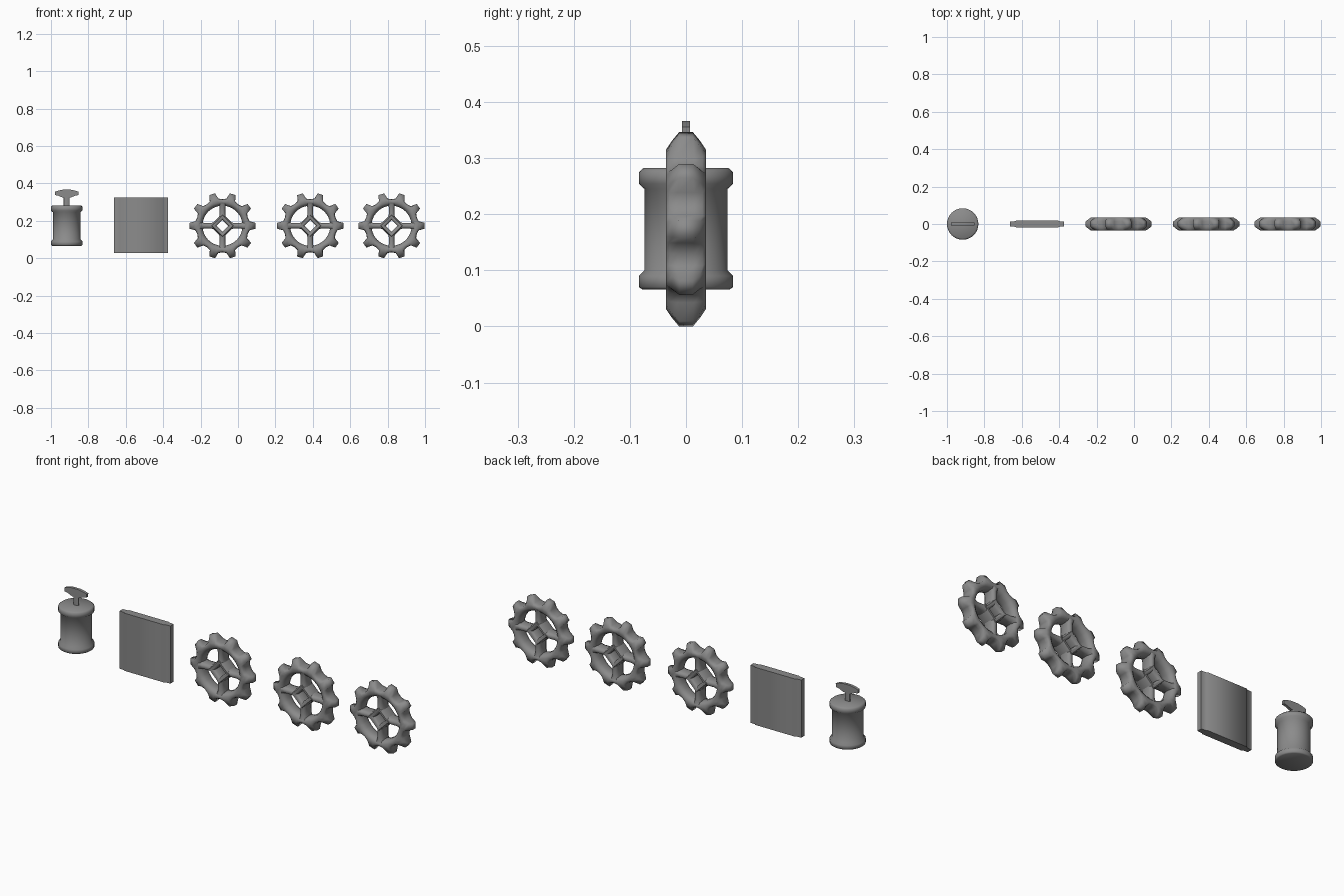
import bpy, bmesh, math
from mathutils import Matrix, Vector

if "Cube" in bpy.data.objects:
    bpy.data.objects.remove(bpy.data.objects["Cube"])

dark = bpy.data.materials.new("dark_grey")
dark.diffuse_color = (0.26, 0.26, 0.26, 1)
dark.use_nodes = True
dark.node_tree.nodes["Principled BSDF"].inputs["Base Color"].default_value = dark.diffuse_color


def finish(bm, name, loc, angle=35):
    bmesh.ops.recalc_face_normals(bm, faces=bm.faces)
    me = bpy.data.meshes.new(name)
    bm.to_mesh(me)
    bm.free()
    me.materials.append(dark)
    ob = bpy.data.objects.new(name, me)
    bpy.context.collection.objects.link(ob)
    ob.location = loc
    bpy.ops.object.select_all(action='DESELECT')
    ob.select_set(True)
    bpy.context.view_layer.objects.active = ob
    bpy.ops.object.shade_smooth_by_angle(angle=math.radians(angle))
    return ob


def loft(bm, loops, close=False):
    # skin consecutive loops of points; cap the ends or close into a ring
    rings = [[bm.verts.new(p) for p in l] for l in loops]
    n = len(rings[0])
    for i in range(len(rings) if close else len(rings) - 1):
        a, b = rings[i], rings[(i + 1) % len(rings)]
        for j in range(n):
            k = (j + 1) % n
            bm.faces.new((a[j], a[k], b[k], b[j]))
    if not close:
        bm.faces.new(rings[0])
        bm.faces.new(rings[-1])


def circle_z(r, z, n=32):
    return [(r * math.cos(2 * math.pi * i / n), r * math.sin(2 * math.pi * i / n), z) for i in range(n)]


def ring_loop(a, profile):
    # closed (radius, depth) half profile mirrored in depth, at angle a around y
    full = profile + [(r, -y) for r, y in reversed(profile)]
    return [(r * math.cos(a), y, r * math.sin(a)) for r, y in full]


def section(x, hy, hz, c):
    # chamfered rectangle across the x axis
    cy, cz = hy * (1 - c), hz * (1 - c)
    return [Vector((x, y, z)) for y, z in ((hy, -cz), (hy, cz), (cy, hz), (-cy, hz),
                                           (-hy, cz), (-hy, -cz), (-cy, -hz), (cy, -hz))]


def gear(name, x):
    loc = (x, 0, 0.173)
    # rim with ten scalloped teeth in one skin
    inner = [(0.124, 0.036), (0.112, 0.027), (0.107, 0.012)]
    valley = [(0.142, 0.015), (0.139, 0.029), (0.134, 0.036)] + inner
    base = [(0.147, 0.015), (0.145, 0.03), (0.138, 0.036)] + inner
    tip = [(0.178, 0.012), (0.162, 0.025), (0.145, 0.036)] + inner
    bm = bmesh.new()
    loops = []
    for i in range(10):
        for d, p in ((-18, valley), (-9.5, base), (-5, tip), (5, tip), (9.5, base)):
            loops.append(ring_loop(math.radians(36 * i + d), p))
    loft(bm, loops, close=True)
    finish(bm, name + "_toothed_rim", loc, 65)
    # four spokes
    bm = bmesh.new()
    for i in range(4):
        m = Matrix.Rotation(-i * math.pi / 2, 3, 'Y')
        loft(bm, [[m @ p for p in section(*s, 0.45)] for s in (
            (0.044, 0.033, 0.019), (0.06, 0.032, 0.015),
            (0.1, 0.032, 0.015), (0.12, 0.034, 0.024))])
    finish(bm, name + "_spokes", loc, 65)
    # diamond hub
    bm = bmesh.new()
    hub = [(0.066, 0.02), (0.056, 0.036), (0.042, 0.036), (0.031, 0.02)]
    loft(bm, [ring_loop(i * math.pi / 2, hub) for i in range(4)], close=True)
    finish(bm, name + "_hub", loc, 65)


for n, gx in enumerate((-0.083, 0.386, 0.821)):
    gear("gear_%d" % (n + 1), gx)

# flat panel with thicker middle and thinner side edges
bm = bmesh.new()
half = [(0.144, 0.013), (0.116, 0.015), (0.112, 0.02)]
outline = half + [(-x, y) for x, y in reversed(half)]
outline += [(-x, -y) for x, y in outline]
loft(bm, [[(x, y, z) for x, y in outline] for z in (0.028, 0.323)])
finish(bm, "panel", (-0.518, 0, 0), 60)

# canister with flanged ends
bm = bmesh.new()
loft(bm, [circle_z(r, z) for r, z in (
    (0.078, 0.066), (0.084, 0.07), (0.084, 0.09), (0.074, 0.1),
    (0.074, 0.245), (0.084, 0.254), (0.084, 0.275), (0.076, 0.282))])
finish(bm, "canister_body", (-0.916, 0, 0), 60)

# key stem and flat winged handle
bm = bmesh.new()
loft(bm, [[(x, y * 0.45, z) for x, y, z in circle_z(0.016, z, 12)] for z in (0.275, 0.335)])
finish(bm, "key_stem", (-0.916, 0, 0))
bm = bmesh.new()
right = [(0.02, 0.323), (0.045, 0.334), (0.062, 0.337), (0.063, 0.355), (0.045, 0.361), (0.02, 0.366)]
wing = right + [(-x, z) for x, z in reversed(right)]
loft(bm, [[(x, y, z) for x, z in wing] for y in (-0.007, 0.007)])
finish(bm, "key_handle", (-0.916, 0, 0))
